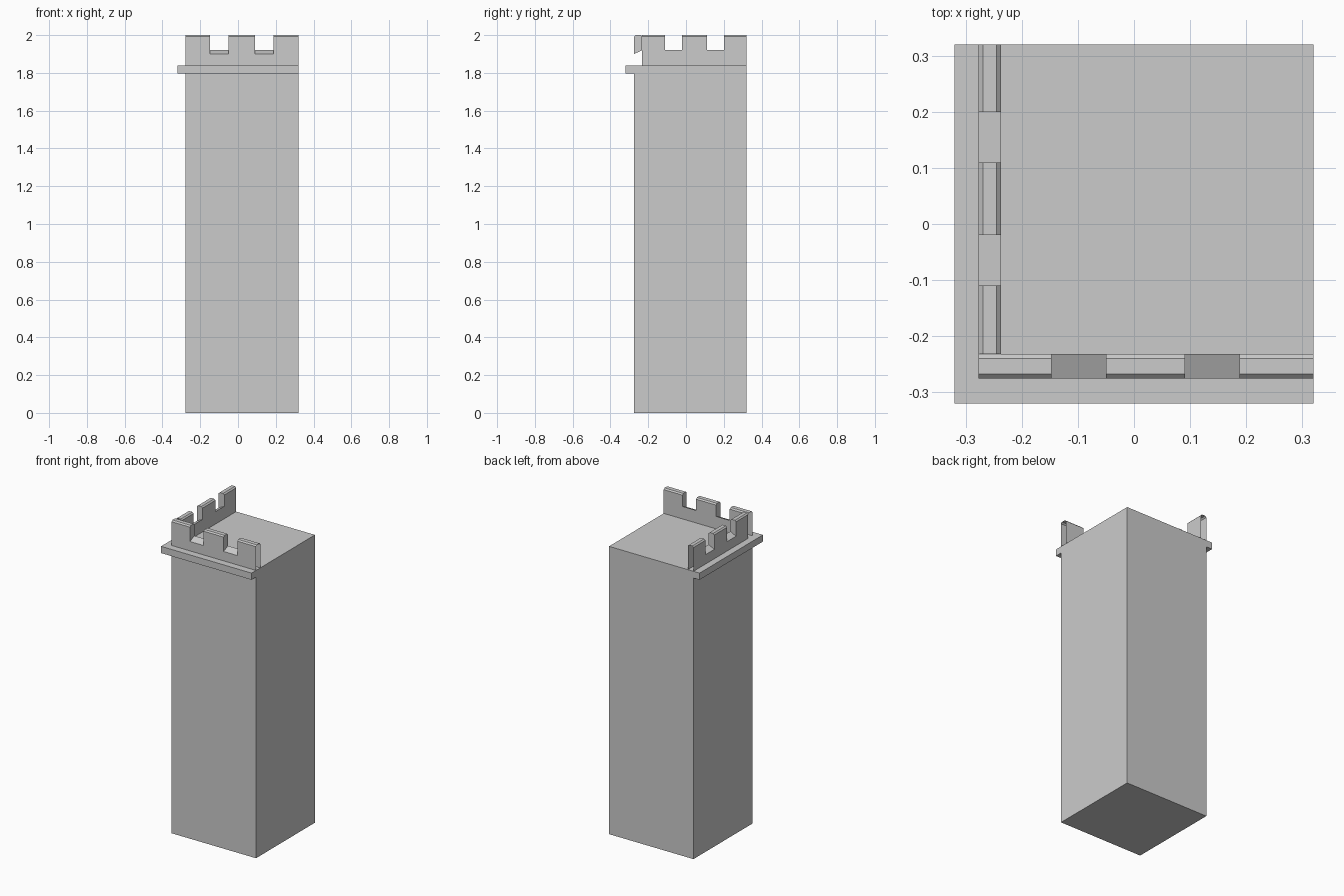
import bpy, bmesh, math

if "Cube" in bpy.data.objects:
    bpy.data.objects.remove(bpy.data.objects["Cube"])

H = 0.32                 # half width of the footprint
BX, BY = -0.277, -0.275  # outer faces of left and front walls
DECK = 1.84


def finish(bm, name):
    bmesh.ops.remove_doubles(bm, verts=bm.verts, dist=1e-5)
    mesh = bpy.data.meshes.new(name)
    bm.to_mesh(mesh)
    bm.free()
    ob = bpy.data.objects.new(name, mesh)
    bpy.context.collection.objects.link(ob)
    return ob


def prism(name, outline, z0, z1):
    bm = bmesh.new()
    face = bm.faces.new([bm.verts.new((x, y, z0)) for x, y in outline])
    ext = bmesh.ops.extrude_face_region(bm, geom=[face], use_keep_orig=True)
    top = [v for v in ext["geom"] if isinstance(v, bmesh.types.BMVert)]
    bmesh.ops.translate(bm, verts=top, vec=(0, 0, z1 - z0))
    bmesh.ops.recalc_face_normals(bm, faces=bm.faces)
    return finish(bm, name)


def battlement(name, outer, depth, cuts):
    """Open-ended wall along x; cuts alternate merlon, gap, merlon..."""
    c = 0.008
    merlon = [(0, DECK), (0, 1.90), (0, 2 - c), (c, 2), (depth - c, 2),
              (depth, 2 - c), (depth, 1.92), (depth, DECK)]
    gap = [merlon[0], merlon[1], merlon[6], merlon[7]]
    bm = bmesh.new()

    def poly(points):
        bm.faces.new([bm.verts.new((t, outer + d, z)) for t, (d, z) in points])

    for i, (a, b) in enumerate(zip(cuts, cuts[1:])):
        prof = gap if i % 2 else merlon
        for p, q in zip(prof, prof[1:]):
            poly([(a, p), (b, p), (b, q), (a, q)])
        if i % 2:  # cheeks of the merlons on both sides of the gap
            poly([(a, p) for p in reversed(merlon[1:7])])
            poly([(b, p) for p in merlon[1:7]])
    return finish(bm, name)


# Tower shaft
prism("tower_shaft", [(BX, BY), (H, BY), (H, H), (BX, H)], 0, DECK)

# Projecting ledge on the front and left sides
prism("ledge", [(-H, -H), (H, -H), (H, BY), (BX, BY), (BX, H), (-H, H)],
      1.797, DECK)

# Crenellated parapets
battlement("front_battlement", BY, 0.043,
           [BX, -0.147, -0.05, 0.091, 0.188, H])
left = battlement("left_battlement", BX, 0.04,
                  [-H, -0.20, -0.11, 0.02, 0.11, 0.232])
left.rotation_euler.z = -math.pi / 2
